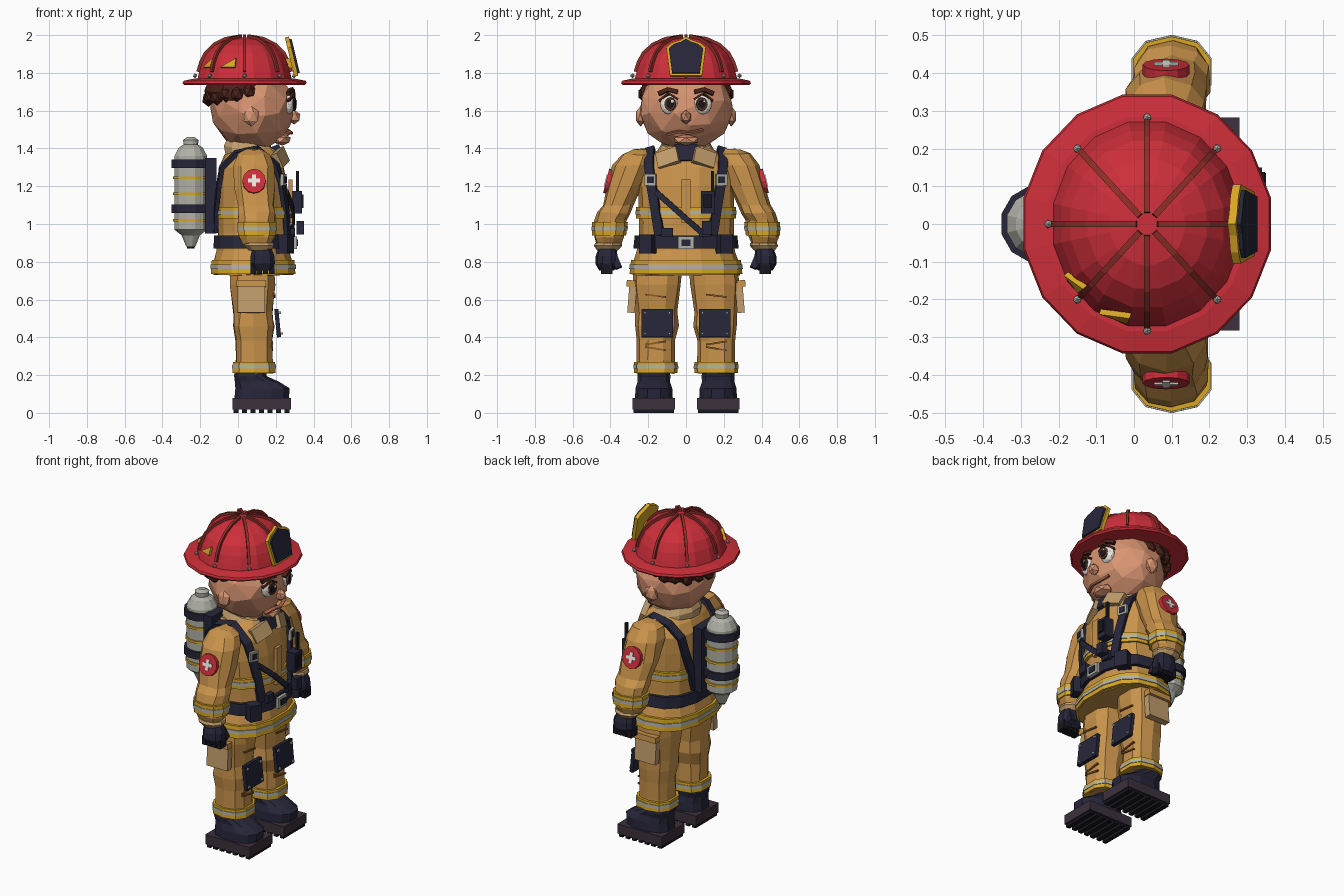
import bpy, bmesh, math, random
from mathutils import Vector, Matrix

if "Cube" in bpy.data.objects:
    bpy.data.objects.remove(bpy.data.objects["Cube"])
random.seed(4)
MATS = {}

def mat(name, rgb):
    m = bpy.data.materials.new(name)
    m.diffuse_color = [(c / 255) ** 2.2 for c in rgb] + [1]
    m.use_nodes = True
    m.node_tree.nodes["Principled BSDF"].inputs["Base Color"].default_value = m.diffuse_color
    MATS[name] = m
for k, c in dict(tan=(200, 146, 76), light_tan=(192, 156, 108), red=(204, 50, 60), navy=(42, 42, 60),
                 black=(30, 29, 36), sole=(62, 52, 62), skin=(216, 148, 114), lip=(165, 98, 76), yellow=(216, 166, 40),
                 silver=(176, 176, 166), white=(236, 232, 224), brown=(88, 54, 38), hair=(76, 40, 32),
                 dark_red=(140, 50, 45), fold=(140, 92, 44)).items():
    mat(k, c)

def finish(bm, name, m):
    bmesh.ops.recalc_face_normals(bm, faces=bm.faces)
    me = bpy.data.meshes.new(name)
    bm.to_mesh(me)
    bm.free()
    me.materials.append(MATS[m])
    ob = bpy.data.objects.new(name, me)
    bpy.context.collection.objects.link(ob)
    return ob

def skin_rings(bm, rings):
    n = len(rings[0])
    vs = [[bm.verts.new(p) for p in r] for r in rings]
    for a, b in zip(vs, vs[1:]):
        for i in range(n):
            bm.faces.new((a[i], a[(i + 1) % n], b[(i + 1) % n], b[i]))
    bm.faces.new(vs[0])
    bm.faces.new(vs[-1])

def loft(name, rings, m, n=12, e=2.0, tilt=0, jit=0):
    """Stack of superellipse rings (z, cx, cy, rx, ry)."""
    pw = lambda v: math.copysign(abs(v) ** (2 / e), v)
    out = []
    for z, cx, cy, rx, ry in rings:
        ring = []
        for i in range(n):
            t = 2 * math.pi * (i + .5) / n
            dx, dy = rx * pw(math.cos(t)), ry * pw(math.sin(t))
            r = lambda: random.uniform(-jit, jit)
            ring.append((cx + dx + r(), cy + dy + r(), z + tilt * dx + r()))
        out.append(ring)
    bm = bmesh.new()
    skin_rings(bm, out)
    return finish(bm, name, m)

def prism(name, pts, depth, loc, normal, m, up=(0, 0, 1)):
    """Flat outline extruded along a normal."""
    n = Vector(normal).normalized()
    a = Vector(up).cross(n).normalized()
    b = n.cross(a)
    bm = bmesh.new()
    skin_rings(bm, [[Vector(loc) + a * u + b * v + n * d for u, v in pts] for d in (-depth / 2, depth / 2)])
    return finish(bm, name, m)

def rect(w, h):
    return [(-w / 2, -h / 2), (w / 2, -h / 2), (w / 2, h / 2), (-w / 2, h / 2)]

def ngon(rx, ry, n=12):
    return [(rx * math.cos(2 * math.pi * i / n), ry * math.sin(2 * math.pi * i / n)) for i in range(n)]

def box(name, loc, size, m, normal=(1, 0, 0), up=(0, 0, 1)):
    return prism(name, rect(size[1], size[2]), size[0], loc, normal, m, up)

def ball(name, loc, r, m, sub=2):
    bm = bmesh.new()
    bmesh.ops.create_icosphere(bm, subdivisions=sub, radius=1,
                               matrix=Matrix.Translation(loc) @ Matrix.Diagonal((*r, 1)))
    return finish(bm, name, m)

def sweep(name, pts, center, w, t, m):
    """Flat strip along a path, facing away from a vertical axis or point."""
    P = [Vector(p) for p in pts]
    rings = []
    for i, p in enumerate(P):
        tan = (P[min(i + 1, len(P) - 1)] - P[max(i - 1, 0)]).normalized()
        n = p - Vector(center)
        n = (n - tan * n.dot(tan)).normalized()
        s = tan.cross(n) * w / 2
        h = n * t / 2
        rings.append([p - s - h, p + s - h, p + s + h, p - s + h])
    bm = bmesh.new()
    skin_rings(bm, rings)
    return finish(bm, name, m)

def interp(tab, z):
    for a, b in zip(tab, tab[1:]):
        if a[0] <= z <= b[0]:
            f = (z - a[0]) / (b[0] - a[0])
            return [p + (q - p) * f for p, q in zip(a, b)]

def band(name, tab, z0, z1, grow, m, n, e):
    """Band that hugs a lofted body between two heights."""
    loft(name, [(z, cx, cy, rx + grow, ry + grow) for z, cx, cy, rx, ry in (interp(tab, z0), interp(tab, z1))], m, n, e)

# jacket
TORSO = [(.73, .08, 0, .215, .285), (.80, .08, 0, .212, .28), (.86, .08, 0, .195, .26), (.95, .08, 0, .19, .25),
         (1.05, .08, 0, .192, .25), (1.2, .075, 0, .187, .255), (1.3, .07, 0, .175, .25), (1.36, .075, 0, .15, .2),
         (1.41, .08, 0, .1, .12)]
loft("jacket", TORSO, "tan", 14, 2.4, jit=.004)
for nm, z0, z1 in (("hem", .735, .81), ("chest", 1.03, 1.09)):
    band(nm + "_band", TORSO, z0, z1, .014, "yellow", 14, 2.4)
    band(nm + "_reflective_stripe", TORSO, (z0 + z1) / 2 - .01, (z0 + z1) / 2 + .012, .018, "silver", 14, 2.4)
band("belt", TORSO, .87, .94, .02, "navy", 14, 2.4)

def surf(y, z, off=.014, s=1):
    _, cx, _, rx, ry = interp(TORSO, z)
    return (cx + s * (rx * max(0, 1 - abs(y / ry) ** 2.4) ** (1 / 2.4) + off), y, z)
box("belt_buckle", surf(0, .9, .03), (.02, .085, .065), "silver")
box("belt_buckle_center", surf(0, .9, .036), (.02, .05, .035), "navy")
box("front_flap", surf(0, 1.12, .01), (.02, .05, .23), "tan")

# collar and scarf
loft("collar", [(1.33, .08, 0, .15, .165), (1.38, .08, 0, .16, .155), (1.425, .075, 0, .135, .13)], "light_tan", 12, tilt=-.22)
box("scarf", (.205, 0, 1.37), (.06, .12, .09), "navy", (1, 0, .4))
for s in (-1, 1):
    box("collar_flap", (.225, s * .095, 1.35), (.035, .12, .085), "light_tan", (1, s * .45, .35), (0, s * .35, 1))

# harness
for s in (-1, 1):
    path = [surf(s * y, z) for y, z in ((.14, .94), (.15, 1.0), (.165, 1.1), (.185, 1.22), (.195, 1.31))]
    path += [(.1, s * .19, 1.40), (-.01, s * .185, 1.375)]
    path += [surf(s * y, z, .014, -1) for y, z in ((.17, 1.3), (.15, 1.2), (.11, 1.07), (.08, .96))]
    sweep("shoulder_strap", path, (.08, s * .1, 1.1), .05, .022, "navy")
    box("strap_buckle", surf(s * .188, 1.235, .03), (.015, .06, .06), "silver", (1, s * .3, 0))
    box("strap_buckle_center", surf(s * .188, 1.235, .034), (.016, .035, .035), "navy", (1, s * .3, 0))
    box("belt_pouch", surf(s * .2, .895, .03), (.07, .075, .1), "navy", (1, s * .5, 0))
    box("strap_anchor", surf(s * .1, .955, .025), (.03, .06, .05), "navy")
sweep("chest_strap", [surf(y, z, .022) for y, z in ((-.16, 1.17), (-.07, 1.09), (.02, 1.01), (.1, .94))], (.05, 0, 1.05), .03, .018, "navy")
box("radio", (.31, .115, 1.115), (.06, .07, .12), "navy")
box("radio_face", (.342, .115, 1.12), (.012, .045, .07), "black")
box("radio_antenna", (.315, .14, 1.22), (.016, .016, .12), "black")
box("gauge", (.33, .11, .98), (.04, .05, .07), "navy")

# air tank
X = -.25
loft("air_tank", [(.88, X, 0, .025, .025), (.94, X, 0, .05, .05), (.97, X, 0, .09, .09), (1.36, X, 0, .09, .09),
                  (1.405, X, 0, .065, .065), (1.42, X, 0, .04, .04), (1.445, X, 0, .042, .042), (1.46, X, 0, .02, .02)], "silver", 12)
for z, h, r, m in ((1.08, .045, .105, "navy"), (1.32, .045, .105, "navy"), (1.16, .015, .097, "yellow"),
                   (1.245, .015, .097, "yellow"), (1.02, .015, .097, "yellow")):
    loft("tank_band", [(z - h / 2, X, 0, r, r), (z + h / 2, X, 0, r, r)], m, 12)
box("back_plate", (-.145, 0, 1.15), (.06, .19, .4), "navy")
loft("tank_valve", [(.87, X, 0, .02, .02), (.92, X, 0, .035, .035)], "black", 8)

# arms and gloves
for s in (-1, 1):
    ARM = [(.895, .1, .41, .075, .065), (.93, .1, .408, .095, .08), (1.02, .1, .402, .098, .085), (1.06, .1, .385, .105, .09),
           (1.1, .095, .36, .098, .083), (1.2, .088, .325, .11, .095), (1.31, .085, .28, .11, .11), (1.37, .085, .255, .085, .085),
           (1.395, .085, .245, .04, .04)]
    ARM = [(z, cx, s * cy, rx, ry) for z, cx, cy, rx, ry in ARM]
    loft("sleeve", ARM, "tan", 10, 2.3, jit=.005)
    band("sleeve_band", ARM, .94, 1.01, .01, "yellow", 10, 2.3)
    band("sleeve_reflective_stripe", ARM, .965, .988, .014, "silver", 10, 2.3)
    loft("wrist_cuff", [(.86, .115, s * .415, .06, .055), (.885, .11, s * .413, .085, .075), (.9, .11, s * .41, .08, .07)], "light_tan", 10)
    loft("glove", [(.755, .135, s * .42, .05, .04), (.79, .13, s * .42, .068, .06), (.83, .13, s * .42, .066, .058),
                   (.88, .125, s * .415, .05, .045)], "navy", 10, 2.4)
    for i in range(4):
        box("finger", (.08 + i * .033, s * .42, .763), (.028, .06, .055), "black")
    box("thumb", (.16, s * .37, .8), (.035, .035, .075), "navy", (1, 0, .2), (0, s * .4, 1))
    # shoulder patch
    nv = (0, s, .25)
    prism("arm_patch", ngon(.062, .066, 12), .03, (.085, s * .408, 1.225), nv, "red")
    for w, h in ((.065, .02), (.02, .065)):
        prism("patch_cross", rect(w, h), .036, (.085, s * .41, 1.226), nv, "white")

# legs, knee pads, pockets, boots
for s in (-1, 1):
    LEG = [(.21, .085, .16, .105, .102), (.28, .085, .16, .1, .1), (.38, .085, .16, .098, .1), (.46, .083, .155, .112, .115),
           (.53, .08, .155, .105, .112), (.68, .078, .154, .122, .128), (.8, .075, .145, .12, .13)]
    LEG = [(z, cx, s * cy, rx, ry) for z, cx, cy, rx, ry in LEG]
    loft("trouser_leg", LEG, "tan", 10, 2.6, jit=.004)
    band("ankle_band", LEG, .212, .27, .014, "yellow", 10, 2.6)
    band("ankle_reflective_stripe", LEG, .235, .255, .018, "silver", 10, 2.6)
    box("knee_pad", (.21, s * .152, .475), (.022, .165, .15), "navy", (1, 0, .1))
    for dy in (-.065, .065):
        for z in (.42, .53):
            box("knee_rivet", (.226 - (z - .475) * .1, s * .152 + dy, z), (.012, .012, .012), "silver")
    box("cargo_pocket", (.07, s * .285, .61), (.04, .145, .16), "light_tan", (0, s, .08))
    box("pocket_flap", (.07, s * .292, .685), (.045, .155, .035), "tan", (0, s, .08))
    for z, d in ((.34, .02), (.37, -.02), (.62, .015)):
        box("trouser_fold", (.18 + (z > .6) * .012, s * .16, z), (.012, .11, .009), "fold", (1, 0, 0), (0, d * 8, 1))
    Y = s * .17
    loft("boot", [(.075, .125, Y, .148, .103), (.13, .13, Y, .148, .1), (.165, .1, Y, .12, .088), (.195, .065, Y, .088, .09),
                  (.23, .065, Y, .085, .085)], "navy", 12, 2.5)
    box("boot_sole", (.125, Y, .048), (.31, .225, .06), "sole")
    for i in range(7):
        box("sole_tread", (-.01 + i * .045, Y, .01), (.026, .215, .022), "black")

# head
head = ball("head", (.075, 0, 1.615), (.22, .25, .225), "skin", 3)
dec = head.modifiers.new("facets", "DECIMATE")
dec.ratio = .35
loft("neck", [(1.36, .08, 0, .1, .1), (1.46, .08, 0, .1, .1)], "skin", 10)
for s in (-1, 1):
    ball("ear", (.07, s * .24, 1.57), (.045, .028, .055), "skin", 1)
    nv = (1, s * .3, 0)
    ball("eye", (.268, s * .088, 1.635), (.03, .05, .056), "white", 2)
    prism("iris", ngon(.031, .036), .012, (.296, s * .084, 1.635), nv, "brown")
    prism("pupil", ngon(.019, .023), .014, (.299, s * .084, 1.635), nv, "black")
    box("eye_glint", (.307, s * .084 + .012, 1.65), (.008, .012, .012), "white", nv)
    sweep("eyebrow", [(.265, s * .145, 1.69), (.283, s * .095, 1.712), (.292, s * .045, 1.7)], (.0, 0, 1.65), .022, .02, "hair")
    sweep("upper_eyelid", [(.263, s * .138, 1.652), (.292, s * .09, 1.69), (.29, s * .042, 1.66)], (.0, 0, 1.63), .012, .025, "hair")
ball("nose", (.298, 0, 1.565), (.036, .03, .038), "skin", 1)
sweep("mouth", [(.255, -.1, 1.475), (.277, -.04, 1.488), (.281, .02, 1.482), (.262, .09, 1.498)], (0, 0, 1.6), .012, .02, "lip")
ball("chin", (.235, 0, 1.445), (.05, .075, .03), "skin", 1)

# hair
loft("hair_cap", [(1.66, .0, 0, .165, .235), (1.70, .0, 0, .185, .238), (1.745, .01, 0, .18, .235)], "hair", 14, jit=.006)
for i in range(13):
    t = math.radians(52 + i * 256 / 12)
    back = max(0, -math.cos(t))
    ball("hair_tuft", (.01 + .165 * math.cos(t), .222 * math.sin(t), 1.69 - .025 * back + .01 * (i % 2)), (.038, .034, .045), "hair", 1)

# helmet
C = .035
DOME = [(1.755, .28), (1.80, .268), (1.85, .252), (1.90, .225), (1.945, .175), (1.975, .11), (1.988, .03)]
loft("helmet_brim", [(1.735, C, 0, .325, .342), (1.745, C, 0, .335, .35), (1.758, C, 0, .33, .345), (1.77, C, 0, .27, .29)], "red", 16)
loft("helmet_shell", [(z, C, 0, r * .92, r) for z, r in DOME], "red", 16)
for i in range(8):
    c, sn = math.cos(i * math.pi / 4), math.sin(i * math.pi / 4)
    sweep("helmet_ridge", [(C + r * .92 * c, r * sn, z + .006) for z, r in DOME[1:]], (C, 0, 1.75), .016, .018, "dark_red")
    ball("ridge_stud", (C + .262 * c, .283 * sn, 1.785), (.012, .012, .012), "silver", 1)
for x, y, w in ((-.05, -.238, .08), (-.155, -.15, .06)):
    prism("helmet_reflector", [(-w / 2, -.025), (w / 2, -.025), (w / 2, .025)], .016, (x, y, 1.852), (x - C, y, .09), "yellow")

# helmet front shield
SHIELD = [(-.085, -.105), (.085, -.105), (.105, .05), (.075, .075), (.03, .09), (0, .108), (-.03, .09), (-.075, .075), (-.105, .05)]
nv = (1, 0, .24)
prism("shield_border", SHIELD, .022, (.284, 0, 1.885), nv, "yellow")
prism("shield_face", [(u * .86, v * .87) for u, v in SHIELD], .02, (.296, 0, 1.887), nv, "navy")
box("shield_bracket", (.26, 0, 1.85), (.06, .04, .05), "yellow")
